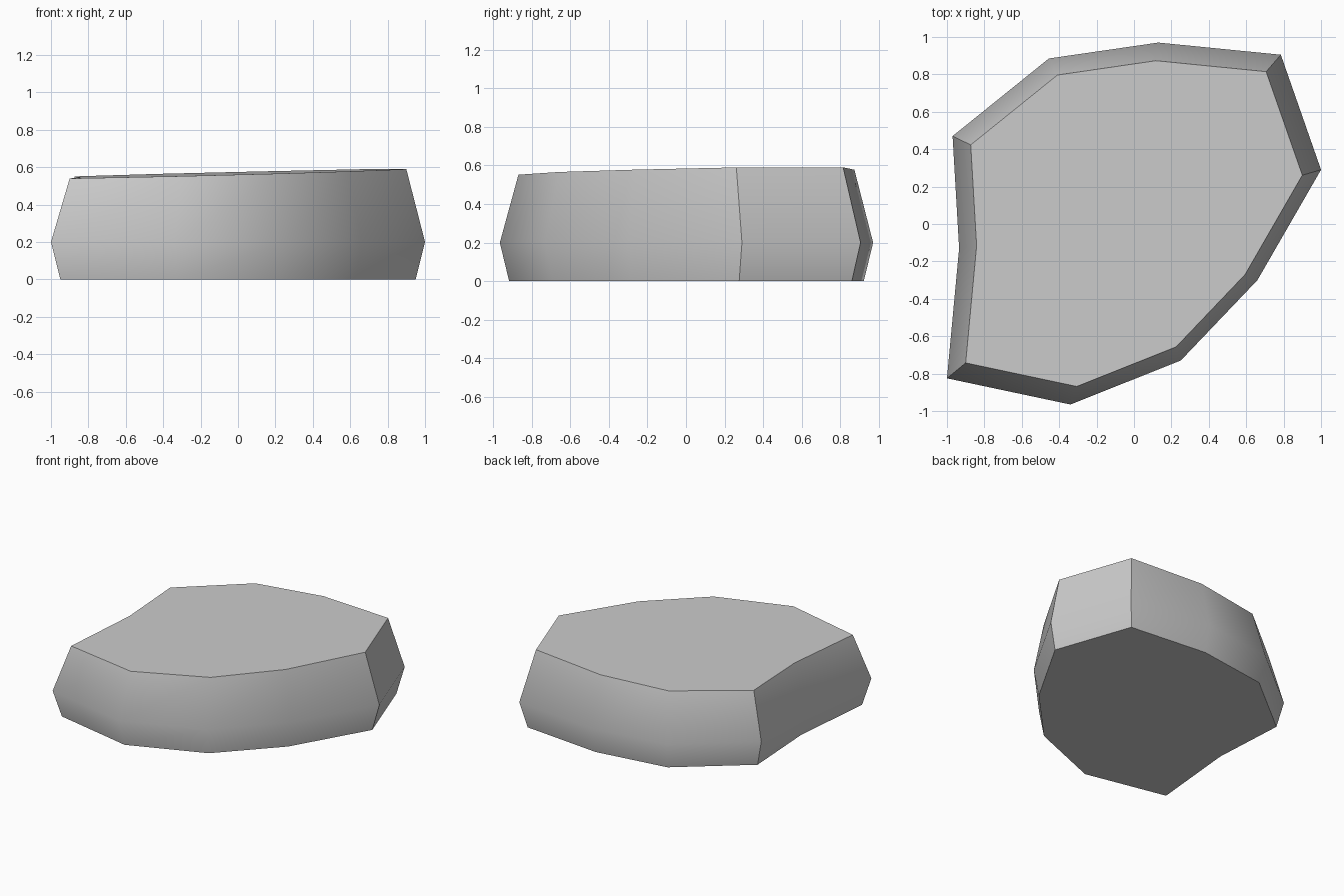
import bpy, bmesh, math

if "Cube" in bpy.data.objects:
    bpy.data.objects.remove(bpy.data.objects["Cube"])

# Widest outline of the slab, seen from above
OUTLINE = [(-1.0, -0.825), (-0.34, -0.965), (0.25, -0.73), (0.66, -0.30),
           (1.0, 0.29), (0.785, 0.905), (0.13, 0.97), (-0.455, 0.885),
           (-0.97, 0.47), (-0.935, -0.13)]


def ring(bm, scale, height):
    """Scaled copy of the outline, with height given as a function of x, y."""
    pts = [(x * scale, y * scale) for x, y in OUTLINE]
    return [bm.verts.new((x, y, height(x, y))) for x, y in pts]


bm = bmesh.new()
# Foot, belly and gently tilted top
rings = [ring(bm, 0.95, lambda x, y: 0.0),
         ring(bm, 1.0, lambda x, y: 0.2),
         ring(bm, 0.9, lambda x, y: 0.567 + 0.0227 * x + 0.0091 * y)]
n = len(OUTLINE)
for low, high in zip(rings, rings[1:]):
    for i in range(n):
        j = (i + 1) % n
        bm.faces.new((low[i], low[j], high[j], high[i]))
bm.faces.new(rings[0][::-1])
bm.faces.new(rings[-1])
bmesh.ops.recalc_face_normals(bm, faces=bm.faces)

mesh = bpy.data.meshes.new("stone_slab")
bm.to_mesh(mesh)
bm.free()
slab = bpy.data.objects.new("stone_slab", mesh)
bpy.context.collection.objects.link(slab)

# Soft sides with sharp corners
bpy.context.view_layer.objects.active = slab
slab.select_set(True)
bpy.ops.object.shade_smooth_by_angle(angle=math.radians(40))
